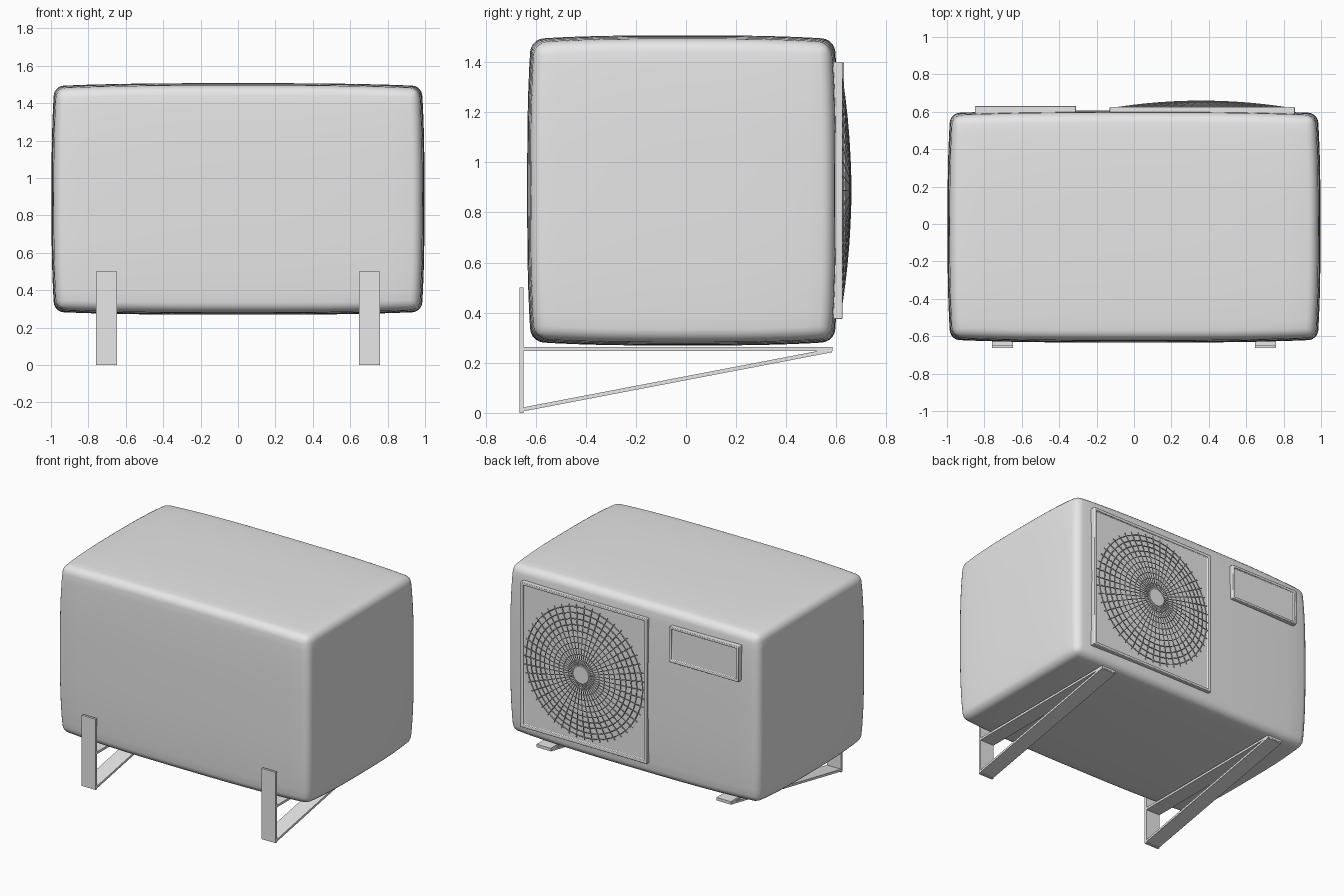
import bpy, bmesh, math
from mathutils import Vector

if "Cube" in bpy.data.objects:
    bpy.data.objects.remove(bpy.data.objects["Cube"])

gray = bpy.data.materials.new("light_gray")
gray.diffuse_color = (0.8, 0.8, 0.8, 1)
gray.use_nodes = True
gray.node_tree.nodes["Principled BSDF"].inputs["Base Color"].default_value = gray.diffuse_color


def add_mesh(name, bm, bevel=0.0, segments=2, smooth=True):
    bmesh.ops.recalc_face_normals(bm, faces=bm.faces[:])
    me = bpy.data.meshes.new(name)
    bm.to_mesh(me)
    bm.free()
    me.materials.append(gray)
    ob = bpy.data.objects.new(name, me)
    bpy.context.collection.objects.link(ob)
    for p in me.polygons:
        p.use_smooth = smooth
    if bevel:
        m = ob.modifiers.new("rounded_edges", 'BEVEL')
        m.width = bevel
        m.segments = segments
        m.limit_method = 'ANGLE'
        m.angle_limit = math.radians(40)
    return ob


def box_bm(lo, hi):
    bm = bmesh.new()
    bmesh.ops.create_cube(bm, size=1)
    lo, hi = Vector(lo), Vector(hi)
    for v in bm.verts:
        v.co = Vector((lo[i] + (v.co[i] + 0.5) * (hi[i] - lo[i]) for i in range(3)))
    return bm


# Casing: box with gently bulging sides and rounded edges
bm = bmesh.new()
bmesh.ops.create_cube(bm, size=2)
bmesh.ops.subdivide_edges(bm, edges=bm.edges[:], cuts=11, use_grid_fill=True)
center, half = (0, -0.013, 0.888), (0.997, 0.621, 0.619)
for v in bm.verts:
    c = v.co.copy()
    for i in range(3):
        u, w = c[(i + 1) % 3], c[(i + 2) % 3]
        drop = 0.015 * (abs(u) ** 3 + abs(w) ** 3)
        v.co[i] = center[i] + c[i] * (half[i] - drop)
add_mesh("casing", bm, 0.05, 5)


# Framed plates on the back: raised rim with a sunken panel
def framed_plate(name, x0, x1, z0, z1, y, rim, depth):
    bm = box_bm((x0, 0.57, z0), (x1, y, z1))
    face = max(bm.faces, key=lambda f: f.calc_center_median().y)
    bmesh.ops.inset_region(bm, faces=[face], thickness=rim)
    bmesh.ops.inset_region(bm, faces=[face], thickness=0.003)
    for v in face.verts:
        v.co.y -= depth
    ob = add_mesh(name, bm, 0.004, 2)
    bpy.context.view_layer.objects.active = ob
    ob.select_set(True)
    bpy.ops.object.shade_smooth_by_angle(angle=math.radians(35))
    ob.select_set(False)


framed_plate("fan_frame", -0.13, 0.86, 0.375, 1.40, 0.625, 0.026, 0.012)
framed_plate("control_plate", -0.85, -0.31, 1.148, 1.398, 0.631, 0.022, 0.012)

# Domed wire grille over the fan
FX, FZ, REACH = 0.36, 0.888, 0.475


def dome(r, a):
    return (FX + r * math.cos(a), 0.657 - 0.038 * (r / REACH) ** 2, FZ + r * math.sin(a))


def wires(name, paths, cyclic):
    cu = bpy.data.curves.new(name, 'CURVE')
    cu.dimensions = '3D'
    cu.bevel_depth = 0.003
    cu.bevel_resolution = 1
    for pts in paths:
        s = cu.splines.new('POLY')
        s.points.add(len(pts) - 1)
        for p, co in zip(s.points, pts):
            p.co = (*co, 1)
        s.use_cyclic_u = cyclic
    cu.materials.append(gray)
    ob = bpy.data.objects.new(name, cu)
    bpy.context.collection.objects.link(ob)


SPOKES, RINGS = 48, 10
wires("grille_spokes",
      [[dome(0.05 + (REACH - 0.05) * k / 7, 2 * math.pi * s / SPOKES) for k in range(8)]
       for s in range(SPOKES)], False)
wires("grille_rings",
      [[dome(0.10 + 0.355 * k / (RINGS - 1), 2 * math.pi * s / 64) for s in range(64)]
       for k in range(RINGS)], True)

# Grille hub disc
bm = bmesh.new()
bmesh.ops.create_cone(bm, cap_ends=True, segments=40, radius1=0.07, radius2=0.06, depth=0.012)
for v in bm.verts:
    x, y, z = v.co
    v.co = (FX + x, 0.655 + z, FZ + y)
add_mesh("grille_hub", bm, smooth=False)

# Wall brackets: upright, shelf arm and diagonal brace on each side
T = 0.016
for side, s in (("left", -1), ("right", 1)):
    x0, x1 = sorted((s * 0.648, s * 0.76))
    add_mesh(side + "_bracket_upright", box_bm((x0, -0.664, 0), (x1, -0.648, 0.5)), smooth=False)
    add_mesh(side + "_bracket_arm", box_bm((x0, -0.65, 0.248), (x1, 0.585, 0.264)), smooth=False)
    bm = box_bm((x0, -0.65, 0), (x1, 0.583, T))
    for v in bm.verts:
        v.co.z += 0.006 + 0.236 * (v.co.y + 0.65) / 1.233
    add_mesh(side + "_bracket_brace", bm, smooth=False)
